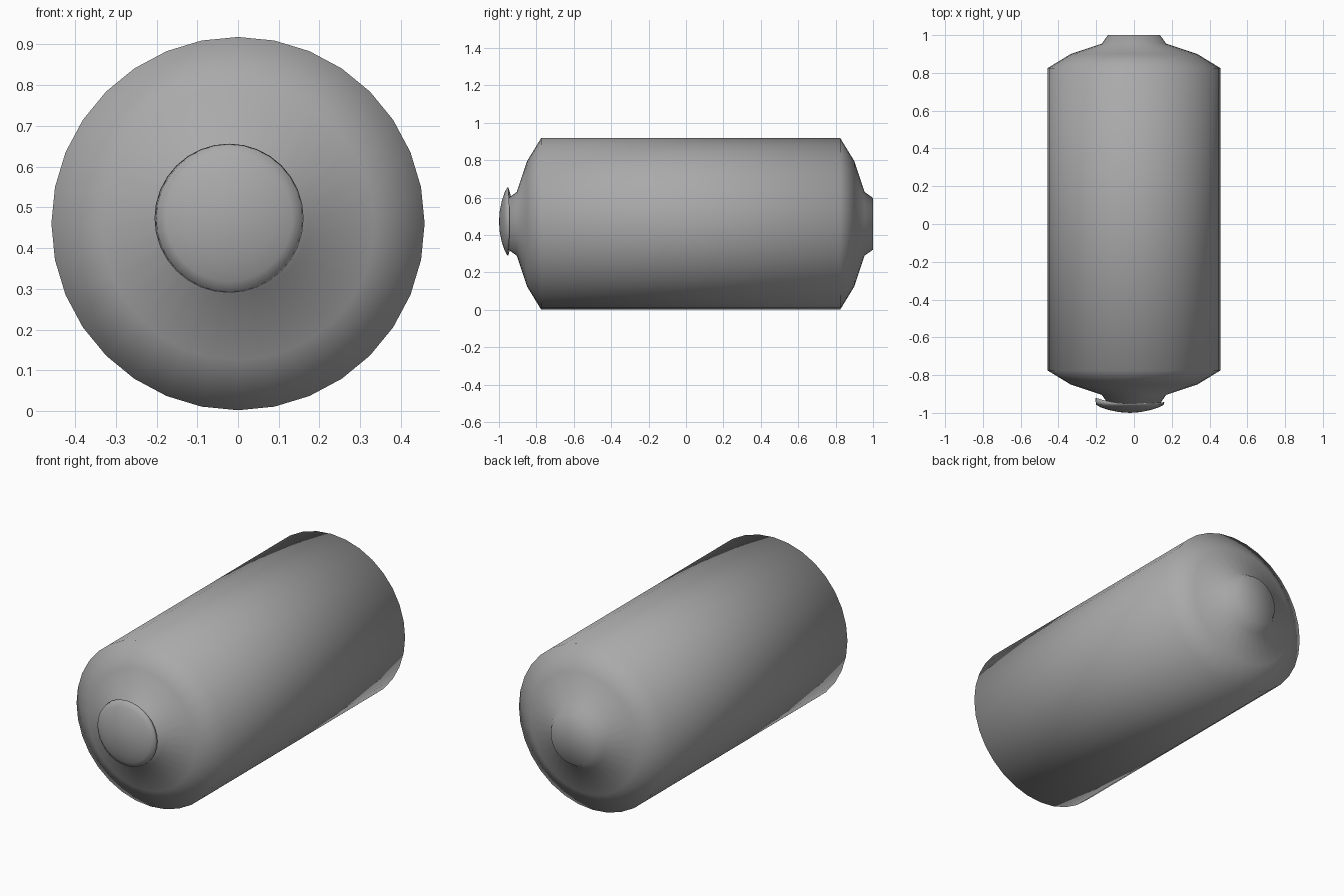
import bpy
import bmesh
import math

cube = bpy.data.objects.get("Cube")
if cube:
    bpy.data.objects.remove(cube)

GREY = (0.4, 0.4, 0.4, 1.0)
steel = bpy.data.materials.new("grey metal")
steel.use_nodes = True
steel.diffuse_color = GREY
steel.node_tree.nodes["Principled BSDF"].inputs["Base Color"].default_value = GREY


def lathe(name, profile, centre, sides=32, bend=None):
    """Revolve (y, radius) pairs around the y axis; radius 0 closes to a point."""
    bm = bmesh.new()
    rings = []
    for index, (y, radius) in enumerate(profile):
        if radius == 0:
            rings.append([bm.verts.new((0, y, 0))])
            continue
        ring = []
        for i in range(sides):
            a = math.tau * i / sides
            x, z = radius * math.cos(a), radius * math.sin(a)
            ring.append(bm.verts.new((x, y + (bend(index, x) if bend else 0), z)))
        rings.append(ring)
    for lower, upper in zip(rings, rings[1:]):
        for i in range(sides):
            j = (i + 1) % sides
            if len(lower) == 1:
                bm.faces.new((lower[0], upper[j], upper[i]))
            elif len(upper) == 1:
                bm.faces.new((lower[i], lower[j], upper[0]))
            else:
                bm.faces.new((lower[i], lower[j], upper[j], upper[i]))
    bmesh.ops.recalc_face_normals(bm, faces=bm.faces)
    for face in bm.faces:
        face.smooth = True
    mesh = bpy.data.meshes.new(name)
    bm.to_mesh(mesh)
    bm.free()
    mesh.materials.append(steel)
    obj = bpy.data.objects.new(name, mesh)
    obj.location = centre
    bpy.context.collection.objects.link(obj)
    return obj


# Tank body: a long drum with the same shoulder and neck at both ends
MIDDLE = 0.025
half = [(0.80, 0.458), (0.875, 0.335), (0.93, 0.17), (0.975, 0.138), (0.975, 0)]
body = [(MIDDLE - y, r) for y, r in reversed(half)] + [(MIDDLE + y, r) for y, r in half]
lathe("tank_body", body, (0, 0, 0.46))


# Domed lid, slightly off centre, whose thin rim is lifted on one side
def lift(index, x):
    return 0.032 * (x / 0.183) ** 2 * (1 if x < 0 else 0.25) if index == 5 else 0


lid = [(-1.0, 0), (-0.996, 0.055), (-0.985, 0.11), (-0.97, 0.155),
       (-0.957, 0.179), (-0.951, 0.183), (-0.947, 0.14), (-0.947, 0)]
lathe("domed_lid", lid, (-0.022, 0, 0.473), bend=lift)
bpy.context.view_layer.update()
